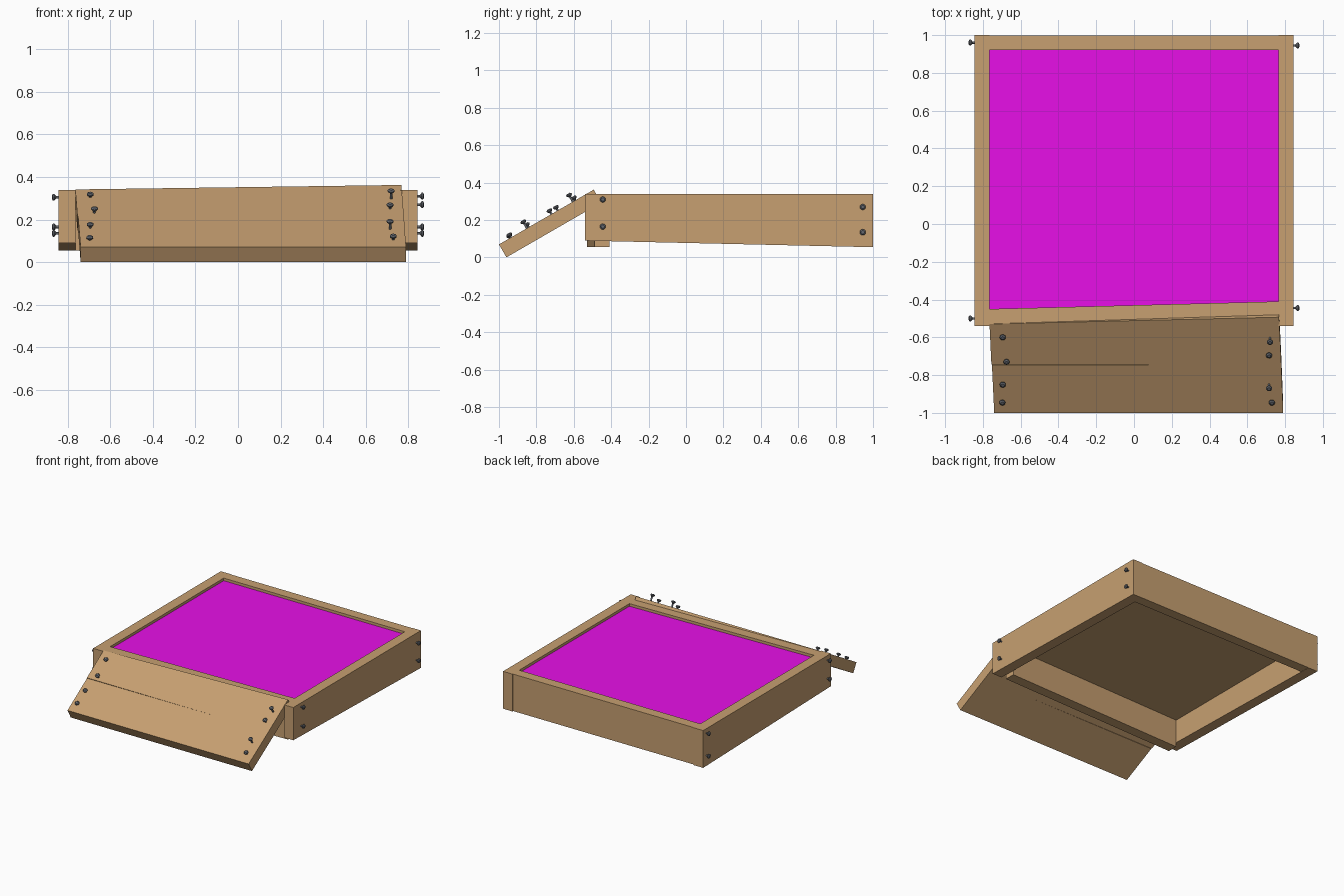
import bpy, math
from mathutils import Matrix, Vector

if "Cube" in bpy.data.objects:
    bpy.data.objects.remove(bpy.data.objects["Cube"], do_unlink=True)


def material(name, rgb):
    mat = bpy.data.materials.new(name)
    mat.use_nodes = True
    mat.diffuse_color = (*rgb, 1)
    mat.node_tree.nodes["Principled BSDF"].inputs["Base Color"].default_value = (*rgb, 1)
    return mat


wood = material("tan wood", (0.57, 0.35, 0.165))
magenta = material("magenta", (0.8, 0.005, 0.8))
steel = material("dark steel", (0.13, 0.14, 0.16))


def add_mesh(name, verts, faces, mat, matrix=Matrix()):
    mesh = bpy.data.meshes.new(name)
    mesh.from_pydata(verts, [], faces)
    mesh.materials.append(mat)
    obj = bpy.data.objects.new(name, mesh)
    obj.matrix_world = matrix
    bpy.context.collection.objects.link(obj)
    return obj


def slab(name, outline, low, high, mat, matrix=Matrix()):
    """Extrude a counter-clockwise outline; low may be a function of y."""
    n = len(outline)
    base = low if callable(low) else lambda y: low
    verts = [(x, y, base(y)) for x, y in outline] + [(x, y, high) for x, y in outline]
    faces = [tuple(reversed(range(n))), tuple(range(n, 2 * n))]
    faces += [(i, (i + 1) % n, n + (i + 1) % n, n + i) for i in range(n)]
    return add_mesh(name, verts, faces, mat, matrix)


def rect(x0, x1, y0, y1):
    return [(x0, y0), (x1, y0), (x1, y1), (x0, y1)]


def screw(name, surface, axis, lift):
    """Lathe a thin shank with a countersunk round head, standing out along axis."""
    profile = [(0.006, -0.03), (0.006, lift - 0.012), (0.016, lift - 0.003),
               (0.016, lift + 0.003), (0.009, lift + 0.008)]
    sides = 12
    verts = [(r * math.cos(a), r * math.sin(a), h) for r, h in profile
             for a in (math.tau * k / sides for k in range(sides))]
    faces = [(j * sides + k, j * sides + (k + 1) % sides,
              (j + 1) * sides + (k + 1) % sides, (j + 1) * sides + k)
             for j in range(len(profile) - 1) for k in range(sides)]
    faces += [tuple(reversed(range(sides))),
              tuple(range(len(verts) - sides, len(verts)))]
    turn = Vector((0, 0, 1)).rotation_difference(axis).to_matrix().to_4x4()
    return add_mesh(name, verts, faces, steel, Matrix.Translation(surface) @ turn)


# Box frame: side boards with a sloped lower edge, back board, skewed front board
TOP = 0.34
slope = lambda y: 0.09 - 0.035 * (y + 0.54) / 1.54
slab("left_side_board", rect(0.765, 0.845, -0.54, 1), slope, TOP, wood)
slab("right_side_board", rect(-0.845, -0.765, -0.54, 1), slope, TOP, wood)
slab("back_board", rect(-0.765, 0.765, 0.92, 0.997), 0.058, TOP, wood)
slab("front_board", [(-0.765, -0.53), (0.765, -0.49), (0.765, -0.41), (-0.765, -0.45)],
     0.055, TOP, wood)

# Deck sheet with a coloured top skin
deck = [(-0.765, -0.45), (0.765, -0.41), (0.765, 0.92), (-0.765, 0.92)]
slab("deck_sheet", deck, 0.27, 0.314, wood)
slab("deck_surface", deck, 0.314, 0.32, magenta)

# Sloping ramp of two planks, built flat in its own frame then tilted
ramp = Matrix.Translation((0, -1, 0.07)) @ Matrix.Rotation(math.radians(30), 4, "X")
slab("lower_ramp_plank", [(-0.74, 0), (0.79, 0), (0.78, 0.294), (0.4, 0.294), (-0.752, 0.292)],
     -0.08, 0, wood, ramp)
slab("upper_ramp_plank", [(-0.755, 0.295), (0.4, 0.294), (0.78, 0.294), (0.768, 0.585),
                          (-0.765, 0.543)], -0.08, 0, wood, ramp)

# Ramp screws: x, distance up the ramp, how far the head stands out
ramp_screws = [(-0.695, 0.471, 0.016), (-0.675, 0.324, 0.022),
               (-0.695, 0.183, 0.018), (-0.697, 0.07, 0.012),
               (0.72, 0.457, 0.042), (0.715, 0.363, 0.02),
               (0.715, 0.173, 0.04), (0.73, 0.073, 0.018)]
normal = ramp.to_3x3() @ Vector((0, 0, 1))
for i, (x, u, lift) in enumerate(ramp_screws):
    screw(f"ramp_screw_{i + 1}", ramp @ Vector((x, u, 0)), normal, lift)

# Side screws: side, y, z
side_screws = [(1, -0.445, 0.31), (1, -0.445, 0.165), (1, 0.945, 0.27), (1, 0.945, 0.135),
               (-1, -0.5, 0.305), (-1, -0.5, 0.165), (-1, 0.96, 0.305), (-1, 0.96, 0.135)]
for i, (s, y, z) in enumerate(side_screws):
    screw(f"side_screw_{i + 1}", Vector((s * 0.845, y, z)), Vector((s, 0, 0)), 0.022)
